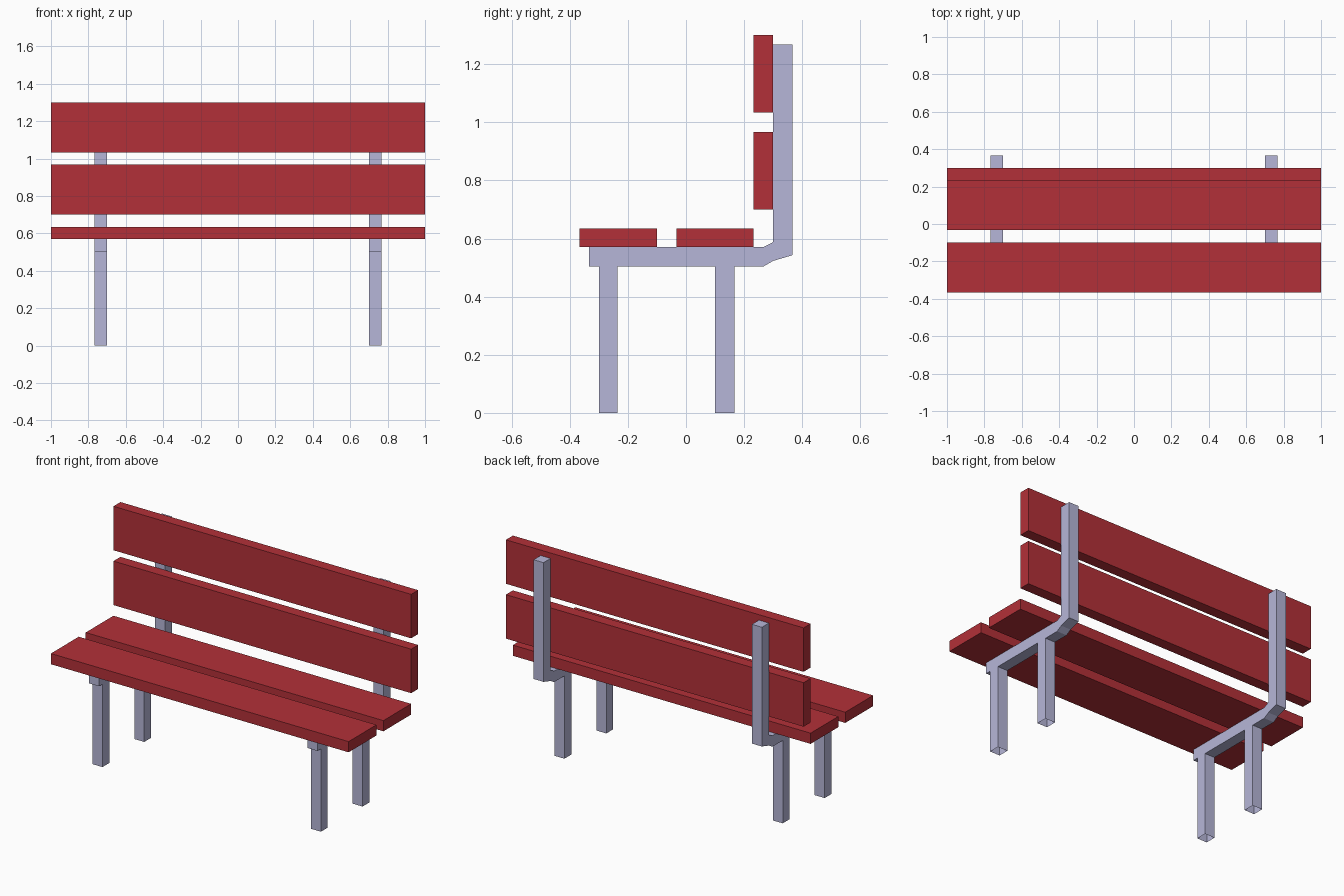
import bpy, bmesh

if "Cube" in bpy.data.objects:
    bpy.data.objects.remove(bpy.data.objects["Cube"])


def material(name, color):
    mat = bpy.data.materials.new(name)
    mat.diffuse_color = color
    mat.use_nodes = True
    mat.node_tree.nodes["Principled BSDF"].inputs["Base Color"].default_value = mat.diffuse_color
    return mat


red = material("red_paint", (0.45, 0.03, 0.04, 1))
metal = material("pale_metal", (0.47, 0.47, 0.69, 1))


def finish(name, bm, mat, mirrored=False):
    bmesh.ops.recalc_face_normals(bm, faces=bm.faces)
    # legs are open tubes at the ground
    if name.endswith("leg"):
        ground = [f for f in bm.faces if f.normal.z < -0.9]
        bmesh.ops.delete(bm, geom=ground, context='FACES_ONLY')
    mesh = bpy.data.meshes.new(name)
    bm.to_mesh(mesh)
    bm.free()
    mesh.materials.append(mat)
    obj = bpy.data.objects.new(name, mesh)
    bpy.context.collection.objects.link(obj)
    if mirrored:
        obj.modifiers.new("Mirror", 'MIRROR').use_mirror_merge = False
    return obj


def extrude_profile(name, profile, x0, x1, mat, mirrored=False):
    """Extrude a side (y, z) profile along x."""
    bm = bmesh.new()
    face = bm.faces.new([bm.verts.new((x0, y, z)) for y, z in profile])
    ext = bmesh.ops.extrude_face_region(bm, geom=[face], use_keep_orig=True)
    moved = [v for v in ext["geom"] if isinstance(v, bmesh.types.BMVert)]
    bmesh.ops.translate(bm, verts=moved, vec=(x1 - x0, 0, 0))
    return finish(name, bm, mat, mirrored)


def rect(y0, y1, z0, z1):
    return [(y0, z0), (y1, z0), (y1, z1), (y0, z1)]


# Seat and backrest planks
planks = {
    "front_seat_plank": rect(-0.367, -0.1, 0.57, 0.635),
    "rear_seat_plank": rect(-0.033, 0.233, 0.57, 0.635),
    "lower_back_plank": rect(0.233, 0.3, 0.70, 0.967),
    "upper_back_plank": rect(0.233, 0.3, 1.033, 1.30),
}
for name, profile in planks.items():
    extrude_profile(name, profile, -1, 1, red)

# Bent side frames: seat rail running up into the back post
frame = [(-0.333, 0.503), (0.265, 0.503), (0.3, 0.523), (0.367, 0.543),
         (0.367, 1.267), (0.3, 1.267), (0.3, 0.588), (0.265, 0.57), (-0.333, 0.57)]
extrude_profile("side_frame", frame, 0.7, 0.767, metal, True)

# Legs
extrude_profile("front_leg", rect(-0.3, -0.235, 0, 0.503), 0.7, 0.767, metal, True)
extrude_profile("rear_leg", rect(0.1, 0.167, 0, 0.503), 0.7, 0.767, metal, True)
